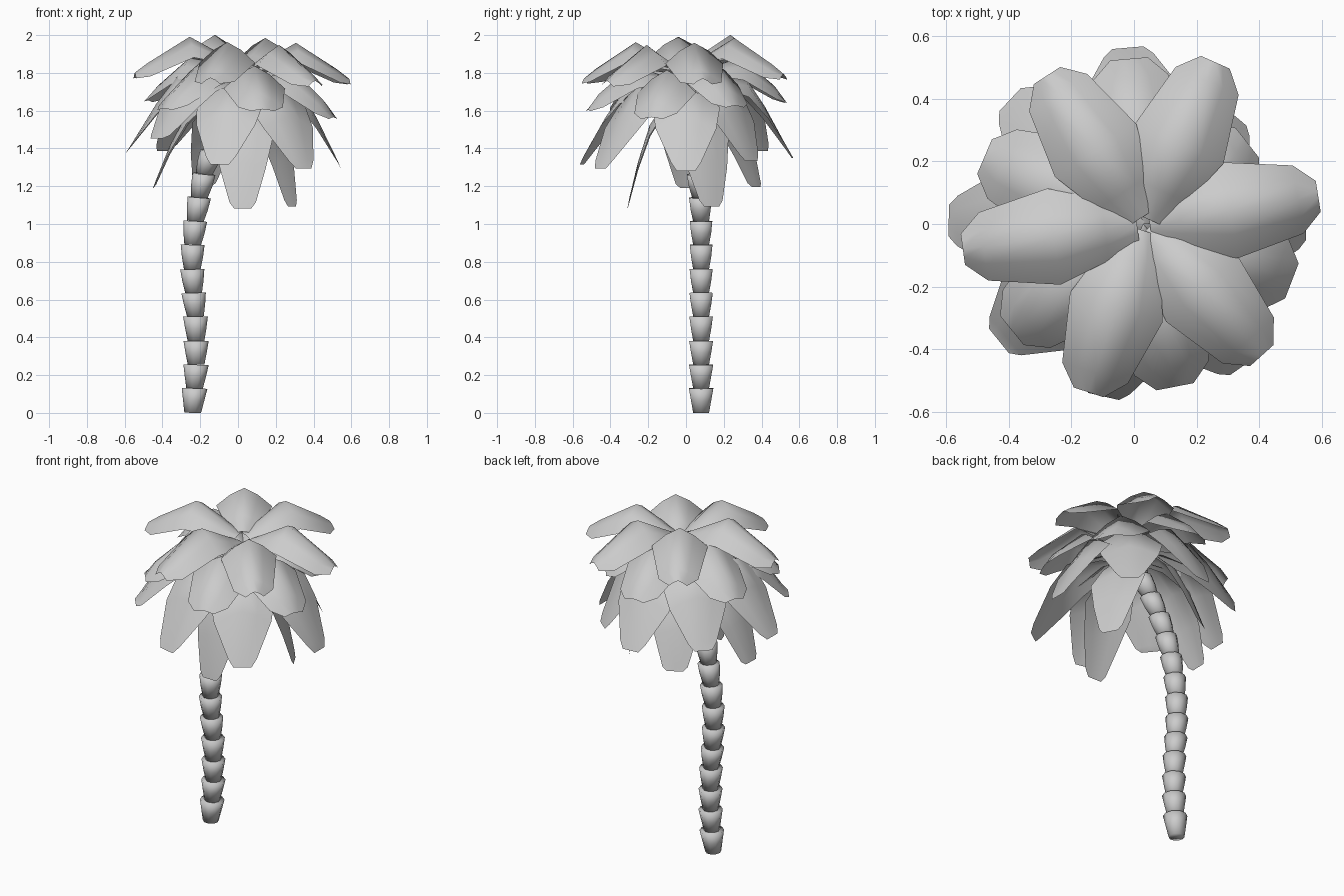
import bpy, bmesh, math
from mathutils import Vector

if "Cube" in bpy.data.objects:
    bpy.data.objects.remove(bpy.data.objects["Cube"])

CENTRE = Vector((0.03, 0.0, 0.0))


def finish(bm, name, angle):
    mesh = bpy.data.meshes.new(name)
    bm.to_mesh(mesh)
    bm.free()
    ob = bpy.data.objects.new(name, mesh)
    bpy.context.collection.objects.link(ob)
    bpy.ops.object.select_all(action='DESELECT')
    ob.select_set(True)
    bpy.context.view_layer.objects.active = ob
    bpy.ops.object.shade_smooth_by_angle(angle=math.radians(angle))
    return ob


# Trunk: stacked flared cups following a curved path (x, y, z)
path = [Vector(p) for p in [
    (-.24, .08, 0), (-.23, .08, .13), (-.222, .08, .255), (-.222, .08, .38), (-.225, .08, .51),
    (-.235, .08, .635), (-.242, .08, .76), (-.24, .08, .89), (-.226, .08, 1.015), (-.205, .075, 1.14),
    (-.18, .062, 1.265), (-.14, .05, 1.385), (-.09, .035, 1.5), (-.035, .02, 1.61), (.02, .01, 1.72)]]


def trunk_segment(i):
    low, high = path[i], path[i + 1]
    axis = (high - low).normalized()
    # rims stay nearly level on the straight part, as the cups do
    axis = (axis + Vector((0, 0, 1))).normalized()
    side = Vector((0, 1, 0)).cross(axis).normalized()
    other = axis.cross(side)
    flare = 0.068 - 0.0008 * i
    bm = bmesh.new()
    rings = []
    for c, r in ((low, 0.044), (low.lerp(high, .5), 0.056), (high, flare)):
        rings.append([bm.verts.new(c + r * (side * math.cos(k * math.pi / 5) + other * math.sin(k * math.pi / 5)))
                      for k in range(10)])
    for a, b in zip(rings, rings[1:]):
        for k in range(10):
            bm.faces.new((a[k], a[(k + 1) % 10], b[(k + 1) % 10], b[k]))
    bm.faces.new(rings[0])
    bm.faces.new(rings[-1])
    bmesh.ops.recalc_face_normals(bm, faces=bm.faces)
    finish(bm, f"trunk_segment_{i + 1}", 180)


for i in range(len(path) - 1):
    trunk_segment(i)


# Fronds: rows of (radius, height, half width, edge droop) swept out from the crown
def frond(name, degrees, rows, reach=1.0, lift=0.0):
    a = math.radians(degrees)
    out = Vector((math.cos(a), math.sin(a), 0))
    side = Vector((-out.y, out.x, 0))
    tilt = -0.027 * math.cos(a + math.pi / 4)
    bm = bmesh.new()
    grid = []
    for n, (r, z, w, droop) in enumerate(rows):
        rise = tilt + lift * n / (len(rows) - 1)
        grid.append([bm.verts.new(CENTRE + out * (r * reach) + side * (w * s)
                                  + Vector((0, 0, z + rise - droop * abs(s) ** 1.4)))
                     for s in (-1, -.5, 0, .5, 1)])
    for p, q in zip(grid, grid[1:]):
        for k in range(4):
            bm.faces.new((p[k], q[k], q[k + 1], p[k + 1]))
    finish(bm, name, 180)


top = [(.02, 1.83, .05, .01), (.12, 1.885, .10, .05), (.28, 1.975, .155, .11),
       (.50, 1.835, .11, .07), (.565, 1.785, .05, .03)]
middle = [(.0, 1.76, .03, .01), (.13, 1.81, .09, .04), (.30, 1.86, .165, .12),
          (.48, 1.71, .12, .07), (.54, 1.63, .06, .01)]
hanging = [(.0, 1.72, .03, .01), (.14, 1.76, .10, .04), (.32, 1.75, .18, .10),
           (.42, 1.60, .16, .06), (.54, 1.38, .08, .01), (.565, 1.33, .05, .0)]
lowest = [(.0, 1.69, .03, .01), (.35, 1.67, .12, .05), (.62, 1.55, .16, .06),
          (.82, 1.36, .12, .04), (.97, 1.17, .07, .02), (1.0, 1.12, .045, .0)]

for k in range(6):
    frond(f"top_frond_{k + 1}", (9, 66, 123, 188, 252, 312)[k], top, 1.03 if k == 3 else 1)

# Lower layers: angle, reach, lift at the tip
layers = {
    "middle_frond": (middle, [(38, .78, 0), (95, .98, 0), (157, 1.02, 0), (219, 1, -.02), (281, .98, 0), (339, .94, -.04)]),
    "hanging_frond": (hanging, [(0, .92, -.03), (50, .8, 0), (95, 1, 0), (137, 1.03, .03), (179, 1.1, .03),
                                (219, 1.05, .12), (257, 1, 0), (305, .98, -.01)]),
    "lowest_frond": (lowest, [(28, .29, -.02), (120, .43, .05), (178, .48, .05), (269, .31, -.02)]),
}
for name, (rows, places) in layers.items():
    for k, (deg, reach, lift) in enumerate(places):
        frond(f"{name}_{k + 1}", deg, rows, reach, lift)
